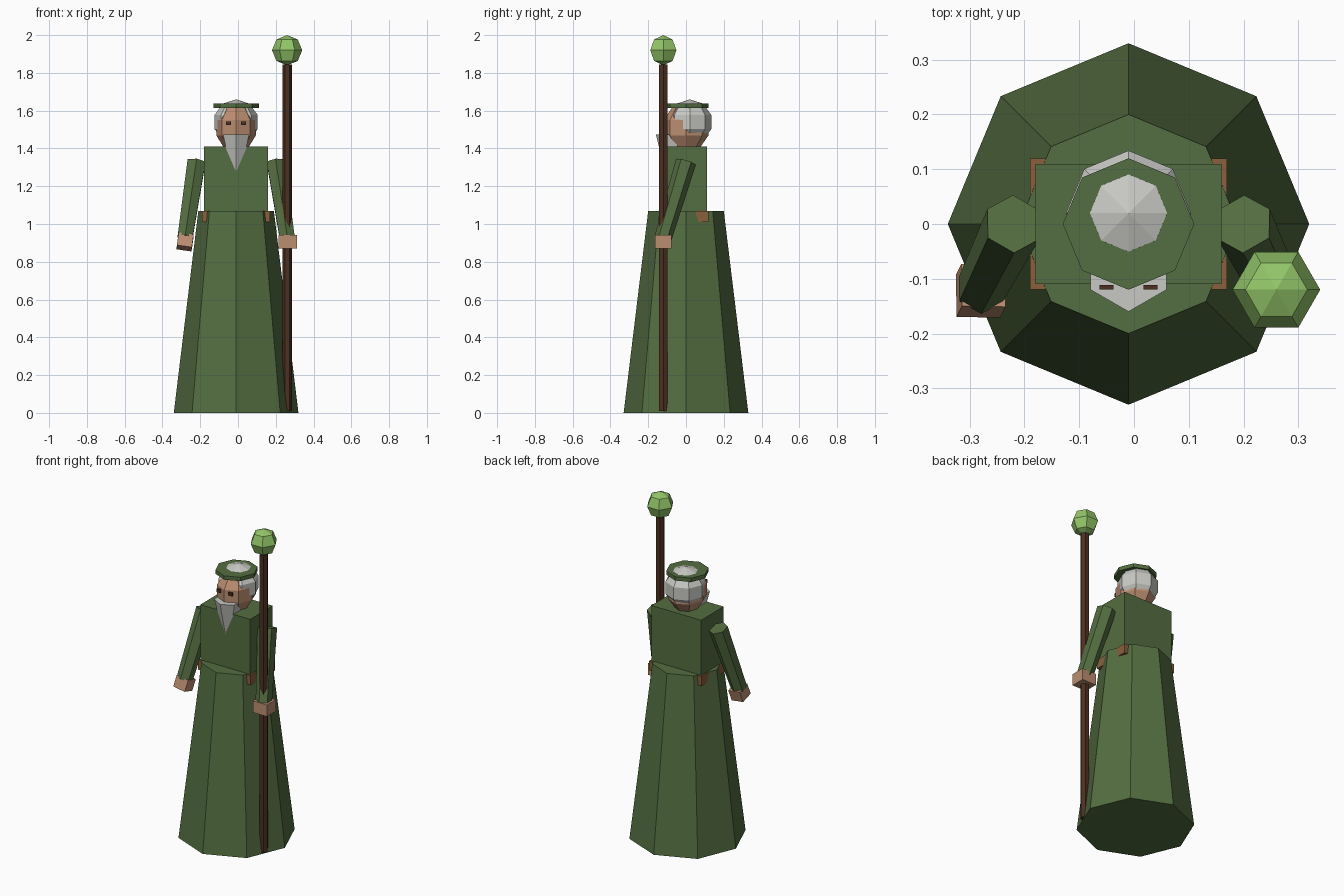
import bpy, bmesh, math
from mathutils import Vector, Matrix

if "Cube" in bpy.data.objects:
    bpy.data.objects.remove(bpy.data.objects["Cube"])

CX = -0.01  # body axis


def material(name, rgb):
    m = bpy.data.materials.new(name)
    m.diffuse_color = (*rgb, 1)
    m.use_nodes = True
    m.node_tree.nodes["Principled BSDF"].inputs["Base Color"].default_value = m.diffuse_color
    return m


GREEN = material("robe green", (0.088, 0.155, 0.052))
SKIN = material("skin", (0.50, 0.27, 0.165))
GREY = material("hair grey", (0.58, 0.58, 0.55))
WOOD = material("dark wood", (0.075, 0.030, 0.015))
LEATHER = material("belt leather", (0.25, 0.115, 0.045))
ORB = material("orb green", (0.29, 0.56, 0.14))


def finish(bm, name, mat):
    bmesh.ops.recalc_face_normals(bm, faces=bm.faces)
    me = bpy.data.meshes.new(name)
    bm.to_mesh(me)
    bm.free()
    me.materials.append(mat)
    ob = bpy.data.objects.new(name, me)
    bpy.context.collection.objects.link(ob)
    return ob


def lathe(name, mat, profile, sides, at, start=0.0, scale=(1, 1, 1), rot=None):
    """Flat-sided turned solid from (radius, z) points; radius 0 is a point."""
    bm = bmesh.new()
    rings = []
    for r, z in profile:
        n = sides if r > 1e-6 else 1
        rings.append([bm.verts.new((r * math.cos(start + math.tau * i / sides),
                                    r * math.sin(start + math.tau * i / sides), z))
                      for i in range(n)])
    for a, b in zip(rings, rings[1:]):
        for i in range(sides):
            j = (i + 1) % sides
            if len(a) == 1:
                bm.faces.new((a[0], b[j], b[i]))
            elif len(b) == 1:
                bm.faces.new((a[i], a[j], b[0]))
            else:
                bm.faces.new((a[i], a[j], b[j], b[i]))
    for ring in (rings[0], rings[-1]):
        if len(ring) > 1:
            bm.faces.new(ring)
    m = Matrix.Translation(at) @ (rot or Matrix()) @ Matrix.Diagonal((*scale, 1))
    bm.transform(m)
    return finish(bm, name, mat)


def ball(name, mat, radius, sides, rings, at, scale=(1, 1, 1)):
    prof = [(radius * math.sin(math.pi * k / rings), -radius * math.cos(math.pi * k / rings))
            for k in range(rings + 1)]
    return lathe(name, mat, prof, sides, at, 0, scale)


def box(name, mat, lo, hi):
    lo, hi = Vector(lo), Vector(hi)
    bm = bmesh.new()
    bmesh.ops.create_cube(bm, size=1)
    bm.transform(Matrix.Translation((lo + hi) / 2) @ Matrix.Diagonal((*(hi - lo), 1)))
    return finish(bm, name, mat)


# Robe skirt, torso and belt
lathe("robe_skirt", GREEN, [(0.33, 0), (0.20, 1.07)], 8, (CX, 0, 0))
box("torso", GREEN, (CX - 0.17, -0.11, 1.03), (CX + 0.17, 0.11, 1.41))
box("belt", LEATHER, (CX - 0.18, -0.12, 1.01), (CX + 0.18, 0.12, 1.068))

# Head, hair, cap and beard
ball("head", SKIN, 0.13, 8, 5, (CX, 0, 1.51), (0.85, 0.97, 1))
ball("hair", GREY, 0.12, 8, 5, (CX, 0.02, 1.54))
lathe("cap", GREEN, [(0.12, 1.613), (0.12, 1.637)], 8, (CX, 0, 0))
lathe("beard", GREY, [(0, 1.155), (0.08, 1.475)], 6, (CX, -0.08, 0), math.pi / 2)

# Sleeves, hands and eyes, one per side
for side, label in ((-1, "left"), (1, "right")):
    top = Vector((CX + side * 0.21, 0, 1.33))
    end = Vector((CX + side * 0.27, -0.12, 0.93))
    axis = end - top
    tilt = Vector((0, 0, -1)).rotation_difference(axis).to_matrix().to_4x4()
    lathe("sleeve_" + label, GREEN, [(0.046, -axis.length), (0.055, 0)], 6, top,
          math.pi / 2, rot=tilt)
    if side < 0:
        hand = box("hand_" + label, SKIN, (-0.04, -0.04, -0.035), (0.04, 0.04, 0.035))
        hand.matrix_world = Matrix.Translation((CX + side * 0.27, -0.122, 0.905)) @ tilt
    else:
        box("hand_" + label, SKIN, (0.215, -0.163, 0.87), (0.312, -0.076, 0.942))
    ex = CX + side * 0.04
    box("eye_" + label, WOOD, (ex - 0.013, -0.12, 1.523), (ex + 0.013, -0.111, 1.543))

# Staff with faceted orb
lathe("staff", WOOD, [(0.025, 0.01), (0.025, 1.845)], 6, (0.26, -0.12, 0))
ball("staff_orb", ORB, 0.08, 6, 4, (0.26, -0.12, 1.92))
